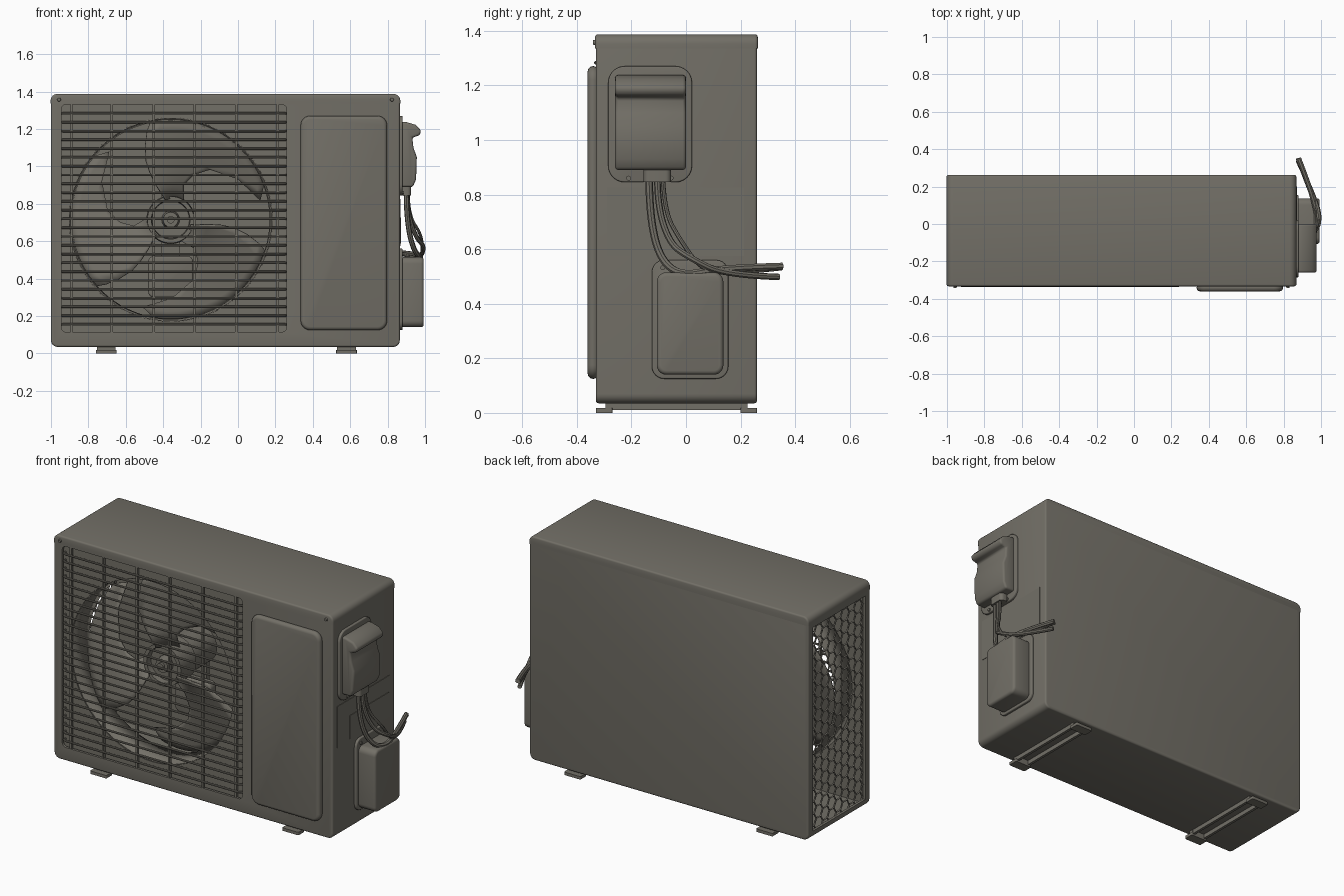
import bpy, bmesh, math
from math import radians, sin, cos
from mathutils import Matrix, Vector

if "Cube" in bpy.data.objects:
    bpy.data.objects.remove(bpy.data.objects["Cube"])

paint = bpy.data.materials.new("warm grey paint")
paint.use_nodes = True
GREY = (0.17, 0.16, 0.135, 1)
paint.diffuse_color = GREY
paint.node_tree.nodes["Principled BSDF"].inputs["Base Color"].default_value = GREY


def activate(ob):
    bpy.ops.object.select_all(action="DESELECT")
    ob.select_set(True)
    bpy.context.view_layer.objects.active = ob


def smooth(ob):
    activate(ob)
    bpy.ops.object.shade_smooth_by_angle(angle=radians(35))


def make(name, bm):
    bmesh.ops.recalc_face_normals(bm, faces=bm.faces)
    mesh = bpy.data.meshes.new(name)
    bm.to_mesh(mesh)
    bm.free()
    ob = bpy.data.objects.new(name, mesh)
    bpy.context.collection.objects.link(ob)
    mesh.materials.append(paint)
    smooth(ob)
    return ob


def bevel_sharp(bm, width, segs=3):
    edges = [e for e in bm.edges if e.is_manifold and e.calc_face_angle() > radians(50)]
    bmesh.ops.bevel(bm, geom=edges, offset=width, segments=segs, affect="EDGES", profile=0.5)


def box_mesh(lo, hi, axis=1, corner=0, edge=0):
    """Box with rounded corners along one axis, then softened rims."""
    bm = bmesh.new()
    bmesh.ops.create_cube(bm, size=1)
    lo, hi = Vector(lo), Vector(hi)
    for v in bm.verts:
        v.co = Vector(h if c > 0 else l for l, h, c in zip(lo, hi, v.co))
    if corner:
        edges = [e for e in bm.edges
                 if abs((e.verts[0].co - e.verts[1].co).normalized()[axis]) > 0.9]
        bmesh.ops.bevel(bm, geom=edges, offset=corner, segments=6, affect="EDGES", profile=0.5)
    if edge:
        bevel_sharp(bm, edge)
    return bm


def box(name, lo, hi, axis=1, corner=0, edge=0):
    return make(name, box_mesh(lo, hi, axis, corner, edge))


def cyl(name, at, r1, r2, depth, axis="y", caps=True, sides=48):
    """Cylinder or cone; r2 is the end facing the front or the side."""
    bm = bmesh.new()
    turn = Matrix.Rotation(radians(90), 4, "X" if axis == "y" else "Y")
    bmesh.ops.create_cone(bm, cap_ends=caps, segments=sides, radius1=r1, radius2=r2,
                          depth=depth, matrix=Matrix.Translation(at) @ turn)
    return make(name, bm)


def apply_mod(ob, kind, **settings):
    mod = ob.modifiers.new(kind, kind)
    for key, value in settings.items():
        setattr(mod, key, value)
    activate(ob)
    bpy.ops.object.modifier_apply(modifier=mod.name)


def cut(ob, cutter):
    apply_mod(ob, "BOOLEAN", object=cutter, operation="DIFFERENCE", solver="EXACT")
    bpy.data.objects.remove(cutter)


def tube(name, points, radius, spline="NURBS"):
    curve = bpy.data.curves.new(name, "CURVE")
    curve.dimensions = "3D"
    curve.bevel_depth = radius
    curve.bevel_resolution = 2
    curve.use_fill_caps = True
    s = curve.splines.new(spline)
    s.points.add(len(points) - 1)
    for p, co in zip(s.points, points):
        p.co = (*co, 1)
    if spline == "NURBS":
        s.use_endpoint_u = True
        s.order_u = 3
    curve.materials.append(paint)
    ob = bpy.data.objects.new(name, curve)
    bpy.context.collection.objects.link(ob)
    activate(ob)
    bpy.ops.object.convert(target="MESH")
    smooth(bpy.context.object)


# Hollow casing with front and side openings
casing = box("casing", (-1, -.33, .035), (.865, .26, 1.385), 1, .035, .01)
cut(casing, box("cavity", (-.985, -.315, .05), (.29, .245, 1.37)))
cut(casing, box("front_opening", (-.945, -.4, .115), (.26, -.3, 1.33), 1, .025))
cut(casing, box("side_opening", (-1.1, -.285, .08), (-.9, .215, 1.31)))
smooth(casing)

# Lid overlapping the top of the casing
bm = box_mesh((-1.002, -.333, .03), (.868, .263, 1.387), 1, .035, .01)
bmesh.ops.bisect_plane(bm, geom=bm.verts[:] + bm.edges[:] + bm.faces[:],
                       plane_co=(0, 0, 1.335), plane_no=(0, 0, 1), clear_inner=True)
lid = make("lid", bm)

# Fan panel with round opening and flared shroud
CX, CZ = -.36, .715
panel = box("fan_panel", (-.986, -.305, .05), (.29, -.295, 1.37))
cut(panel, cyl("panel_hole", (CX, -.3, CZ), .545, .545, .2, sides=72))
smooth(panel)
shroud = cyl("fan_shroud", (CX, -.225, CZ), .535, .546, .15, caps=False, sides=72)
apply_mod(shroud, "SOLIDIFY", thickness=.006)

# Fan blades: radius, leading angle, trailing angle
ROWS = [(.11, 105, 50), (.2, 113, 70), (.27, 114, 63), (.34, 113, 52),
        (.42, 109, 31), (.49, 105, 12), (.53, 102, 20)]
STEPS = 12
for n in range(3):
    bm = bmesh.new()
    grid = []
    for r, lead, trail in ROWS:
        row = []
        for i in range(STEPS + 1):
            a = lead + (trail - lead) * i / STEPS
            y = -.24 + .15 * (113 - a) / 90
            t = radians(a + 120 * n)
            row.append(bm.verts.new((CX + r * cos(t), y, CZ + r * sin(t))))
        grid.append(row)
    for a, b in zip(grid, grid[1:]):
        for i in range(STEPS):
            bm.faces.new((a[i], a[i + 1], b[i + 1], b[i]))
    blade = make(f"fan_blade_{n + 1}", bm)
    apply_mod(blade, "SOLIDIFY", thickness=.008, offset=0)

# Hub, motor and motor mount
hub = cyl("fan_hub", (CX, -.14, CZ), .13, .125, .14)
cut(hub, cyl("hub_recess", (CX, -.2, CZ), .1, .105, .05))
smooth(hub)
cyl("hub_boss", (CX, -.19, CZ), .05, .04, .05)
cyl("shaft_nut", (CX, -.215, CZ), .02, .02, .03)
cyl("motor", (CX, .04, CZ), .115, .115, .22)
box("motor_mount", (CX - .12, .08, .3), (CX + .12, .14, .52), 1, .03, .01)
box("motor_post", (CX - .05, .14, .05), (CX + .05, .17, 1.37))

# Front guard: wires bent back at both ends, crossed by uprights
for i in range(25):
    z = .155 + i * .047
    tube(f"guard_wire_{i + 1}", [(-.94, -.298, z), (-.937, -.322, z), (-.92, -.331, z),
                                 (.235, -.331, z), (.252, -.322, z), (.255, -.298, z)],
         .0065, "POLY")
for i, x in enumerate((-.89, -.675, -.45, -.233, -.01, .212)):
    box(f"guard_upright_{i + 1}", (x - .006, -.328, .115), (x + .006, -.312, 1.33))

# Honeycomb mesh over the side opening
R = .042
bm = bmesh.new()
for col in range(10):
    for row in range(19):
        cy = -.3 + col * 1.5 * R
        cz = .06 + (row + .5 * (col % 2)) * math.sqrt(3) * R
        bm.faces.new([bm.verts.new((-.984, cy + R * cos(radians(60 * k)),
                                    cz + R * sin(radians(60 * k)))) for k in range(6)])
bmesh.ops.remove_doubles(bm, verts=bm.verts, dist=.002)
for co, no in (((0, -.29, 0), (0, -1, 0)), ((0, .22, 0), (0, 1, 0)),
               ((0, 0, .075), (0, 0, -1)), ((0, 0, 1.315), (0, 0, 1))):
    bmesh.ops.bisect_plane(bm, geom=bm.verts[:] + bm.edges[:] + bm.faces[:],
                           plane_co=co, plane_no=no, clear_outer=True)
mesh_guard = make("side_mesh", bm)
apply_mod(mesh_guard, "WIREFRAME", thickness=.011)

# Front service door and corner screws
box("front_door", (.335, -.36, .125), (.797, -.32, 1.27), 1, .05, .018)
for i, x in enumerate((-.957, .823)):
    cyl(f"front_screw_{i + 1}", (x, -.335, 1.357), .011, .008, .012, sides=16)

# Side labels
box("side_plate", (.86, -.29, .575), (.868, .212, .825), 0)
box("rating_label", (.86, -.175, .587), (.871, .2, .727), 0)

# Upper pipe cover with a hooded top
box("upper_cover_base", (.86, -.285, .845), (.88, .022, 1.27), 0, .06, .005)
PROFILE = [(.87, .89), (.935, .89), (.952, .93), (.956, 1.05), (.938, 1.1), (.932, 1.155),
           (.97, 1.165), (.98, 1.19), (.95, 1.222), (.9, 1.237), (.87, 1.238)]
bm = bmesh.new()
face = bm.faces.new([bm.verts.new((x, -.26, z)) for x, z in PROFILE])
out = bmesh.ops.extrude_face_region(bm, geom=[face])
bmesh.ops.translate(bm, vec=(0, .26, 0),
                    verts=[v for v in out["geom"] if isinstance(v, bmesh.types.BMVert)])
bmesh.ops.recalc_face_normals(bm, faces=bm.faces)
bevel_sharp(bm, .012)
make("upper_cover", bm)
box("pipe_collar", (.87, -.155, .845), (.925, -.055, .91), 2, .02)
for i, y in enumerate((-.21, -.055)):
    cyl(f"cover_screw_{i + 1}", (.882, y, .86), .009, .009, .01, "x", sides=16)

# Lower valve cover
box("lower_cover_base", (.86, -.125, .125), (.88, .155, .56), 0, .045, .005)
box("lower_cover", (.87, -.107, .14), (.993, .137, .515), 0, .035, .015)
cyl("lower_cover_screw", (.882, -.085, .532), .009, .009, .01, "x", sides=16)

# Refrigerant lines sweeping to the rear
tube("pipe_one", [(.9, -.135, .87), (.9, -.135, .74), (.93, -.1, .57), (.98, -.02, .5),
                  (.97, .12, .53), (.88, .352, .537)], .014)
tube("pipe_two", [(.905, -.105, .87), (.905, -.105, .76), (.95, -.06, .62), (1.0, .01, .57),
                  (.97, .14, .505), (.875, .34, .498)], .012)
tube("cable", [(.91, -.085, .87), (.91, -.08, .74), (.985, -.02, .63), (.985, .06, .52),
               (.94, .17, .51), (.872, .35, .53)], .008)

# Mounting rails with end pads
for side, x in (("left", .58), ("right", -.705)):
    for k in (-1, 1):
        xc = x + k * .04
        box(f"{side}_rail_{'inner' if k < 0 else 'outer'}",
            (xc - .008, -.29, .01), (xc + .008, .22, .04))
    for end, y0, y1 in (("front", -.33, -.27), ("rear", .2, .26)):
        box(f"{side}_{end}_foot", (x - .055, y0, 0), (x + .055, y1, .018), 2, .006)
        box(f"{side}_{end}_foot_riser", (x - .05, max(y0, -.295), .015),
            (x + .05, min(y1, .225), .04))
